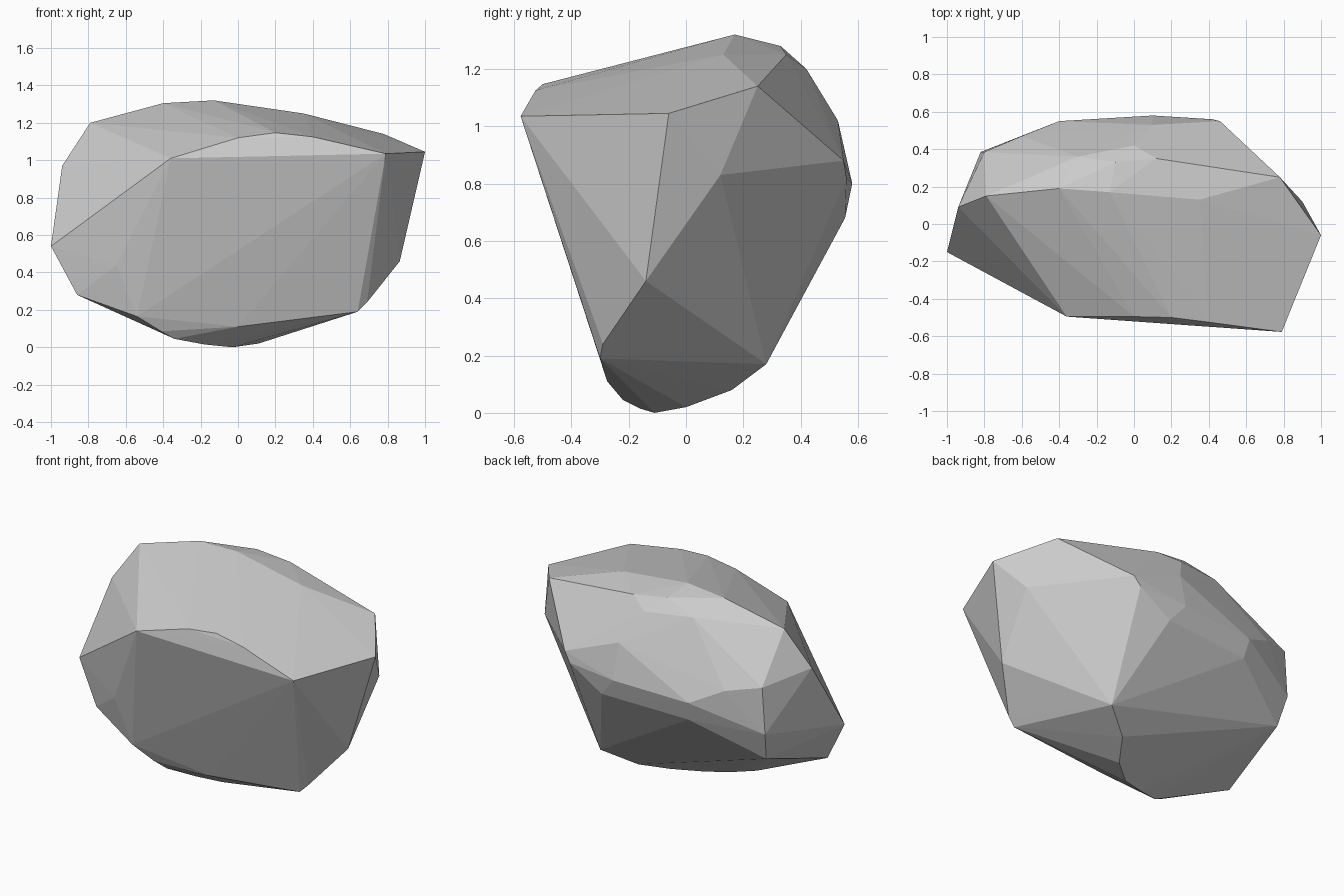
import bpy, bmesh

# Corner points of the boulder, grouped by region; the skin is their convex hull
crown = [(-.94, .09, .97), (-.79, .15, 1.2), (-.4, .19, 1.305), (-.13, .17, 1.32),
         (.35, .13, 1.25), (.78, .25, 1.14), (1, -.06, 1.045)]
front_rim = [(-.36, -.495, 1.01), (0, -.495, 1.12), (.2, -.5, 1.147),
             (.4, -.525, 1.125), (.79, -.577, 1.035)]
right_side = [(.9, .12, .83), (.865, -.14, .46), (.69, -.29, .24), (.64, -.3, .19)]
left_side = [(-1, -.15, .54), (-.86, -.18, .28), (-.65, -.3, .44), (-.54, -.28, .165)]
back = [(-.82, .385, .63), (-.79, .33, .45), (-.8, .385, .92), (-.6, .47, .88),
        (-.4, .55, .78), (-.38, .52, .66), (.1, .58, .8), (.2, .555, .68),
        (.46, .55, .88), (.42, .56, .82), (.1, .53, 1.02), (-.3, .36, 1.22),
        (-.1, .33, 1.28), (.12, .35, 1.25), (0, .42, 1.2)]
underside = [(.4, .28, .17), (.22, .16, .08), (.11, 0, .02), (-.03, -.11, 0),
             (-.18, -.16, .015), (-.34, -.22, .045), (-.41, -.25, .085), (0, -.275, .11)]

bm = bmesh.new()
for p in crown + front_rim + right_side + left_side + back + underside:
    bm.verts.new(p)
hull = bmesh.ops.convex_hull(bm, input=bm.verts)
bmesh.ops.delete(bm, geom=[v for v in bm.verts if not v.link_faces], context='VERTS')
bmesh.ops.recalc_face_normals(bm, faces=bm.faces)

mesh = bpy.data.meshes.new("boulder")
bm.to_mesh(mesh)
bm.free()
boulder = bpy.data.objects.new("boulder", mesh)
bpy.context.collection.objects.link(boulder)
